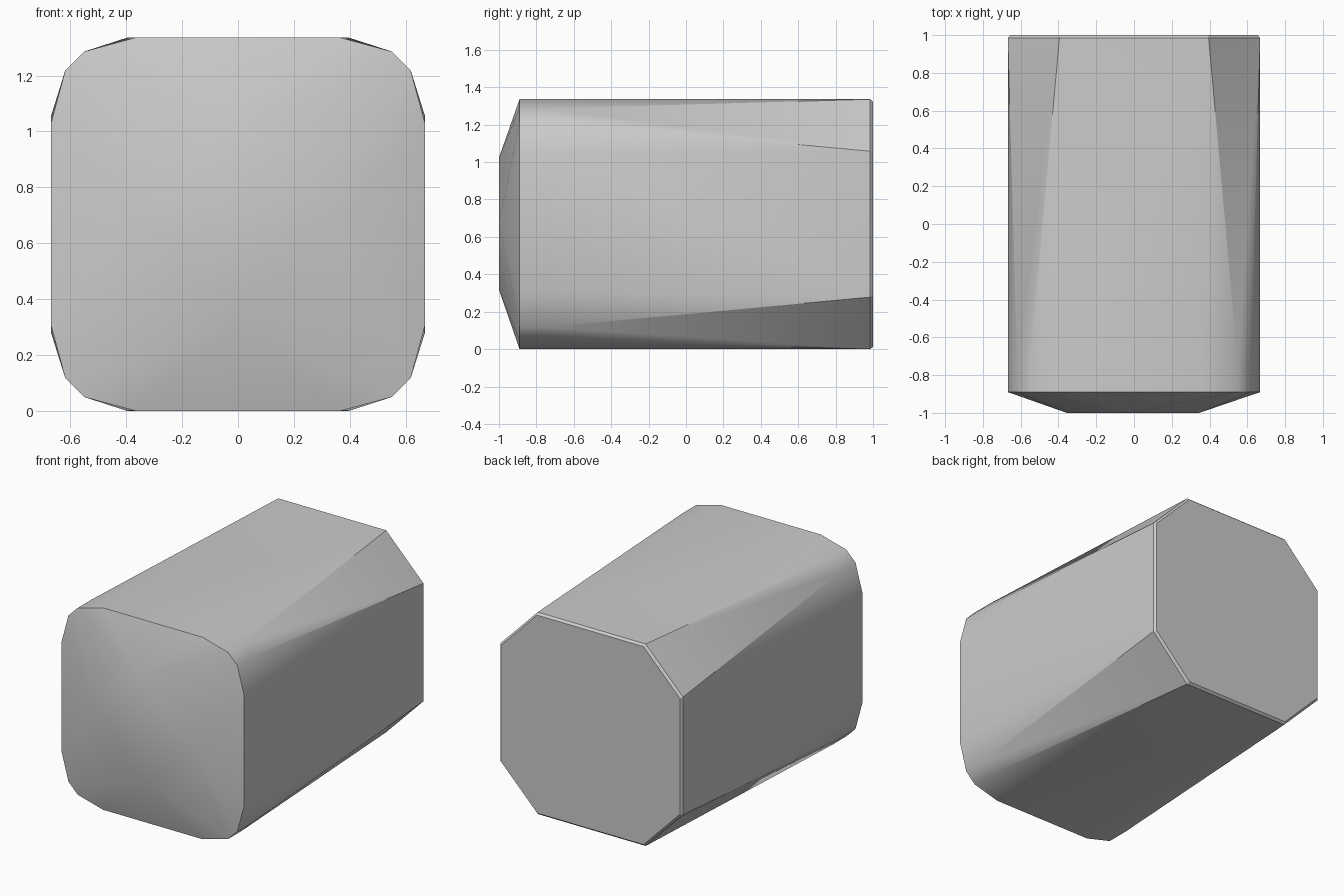
import bpy
import bmesh

cube = bpy.data.objects.get("Cube")
if cube:
    bpy.data.objects.remove(cube, do_unlink=True)

MID = 0.668  # height of the centre line

grey = bpy.data.materials.new("plain grey")
grey.use_nodes = True
colour = (0.6, 0.6, 0.6, 1)
grey.diffuse_color = colour
grey.node_tree.nodes["Principled BSDF"].inputs["Base Color"].default_value = colour


def outline(corner):
    """Repeat one upper right corner around all four, clockwise from the top."""
    right = corner + [(x, -z) for x, z in reversed(corner)]
    return right + [(-x, -z) for x, z in right]


bm = bmesh.new()


def ring(points, y):
    return [bm.verts.new((x, y, MID + z)) for x, z in points]


def edge_sharp(a, b):
    edge = bm.edges.get((a, b))
    if edge:
        edge.smooth = False


# Rounded front rim: each corner has four points
rim = [(0.365, 0.668), (0.55, 0.618), (0.618, 0.55), (0.668, 0.365)]
front = ring(outline(rim), -0.89)
collar = ring(outline(rim), -0.745)

# Chamfered back end and its bevelled cap
back = ring(outline([(0.395, 0.668), (0.668, 0.39)]), 0.985)
cap = ring(outline([(0.389, 0.655), (0.655, 0.384)]), 1.0)

# Short collar behind the front rim
for i in range(16):
    j = (i + 1) % 16
    bm.faces.new((front[i], front[j], collar[j], collar[i]))

# Long body: each pair of collar points runs to one back corner
for i in range(16):
    j = (i + 1) % 16
    a, b = back[i // 2], back[j // 2]
    bm.faces.new((collar[i], collar[j], a) if a == b else (collar[i], collar[j], b, a))

# Bevel and flat back
for i in range(8):
    j = (i + 1) % 8
    bm.faces.new((back[i], back[j], cap[j], cap[i]))
bm.faces.new(cap)

# Soft nose: a diamond fanned out to the front rim
top, right, bottom, left = nose = ring(
    [(-0.03, 0.355), (0.345, 0.01), (0.01, -0.35), (-0.355, 0.01)], -1.0)
for s, tip in enumerate(nose):
    for k in range(-2, 1):
        i = 4 * s + k
        bm.faces.new((tip, front[i % 16], front[(i + 1) % 16]))
    i = 4 * s + 1
    bm.faces.new((tip, front[i], front[i + 1], nose[(s + 1) % 4]))
bm.faces.new((top, right, bottom))
bm.faces.new((top, bottom, left))

bmesh.ops.recalc_face_normals(bm, faces=bm.faces)

# Smooth shading with hard front rim, back bevel and long corner edges
for face in bm.faces:
    face.smooth = True
for loop in (front, back, cap):
    for i, vert in enumerate(loop):
        edge_sharp(vert, loop[i - 1])
for i in range(16):
    if i % 4 in (1, 2):
        edge_sharp(collar[i], back[i // 2])
for i in range(8):
    edge_sharp(back[i], cap[i])

mesh = bpy.data.meshes.new("body")
bm.to_mesh(mesh)
bm.free()
mesh.materials.append(grey)
body = bpy.data.objects.new("body", mesh)
bpy.context.collection.objects.link(body)
